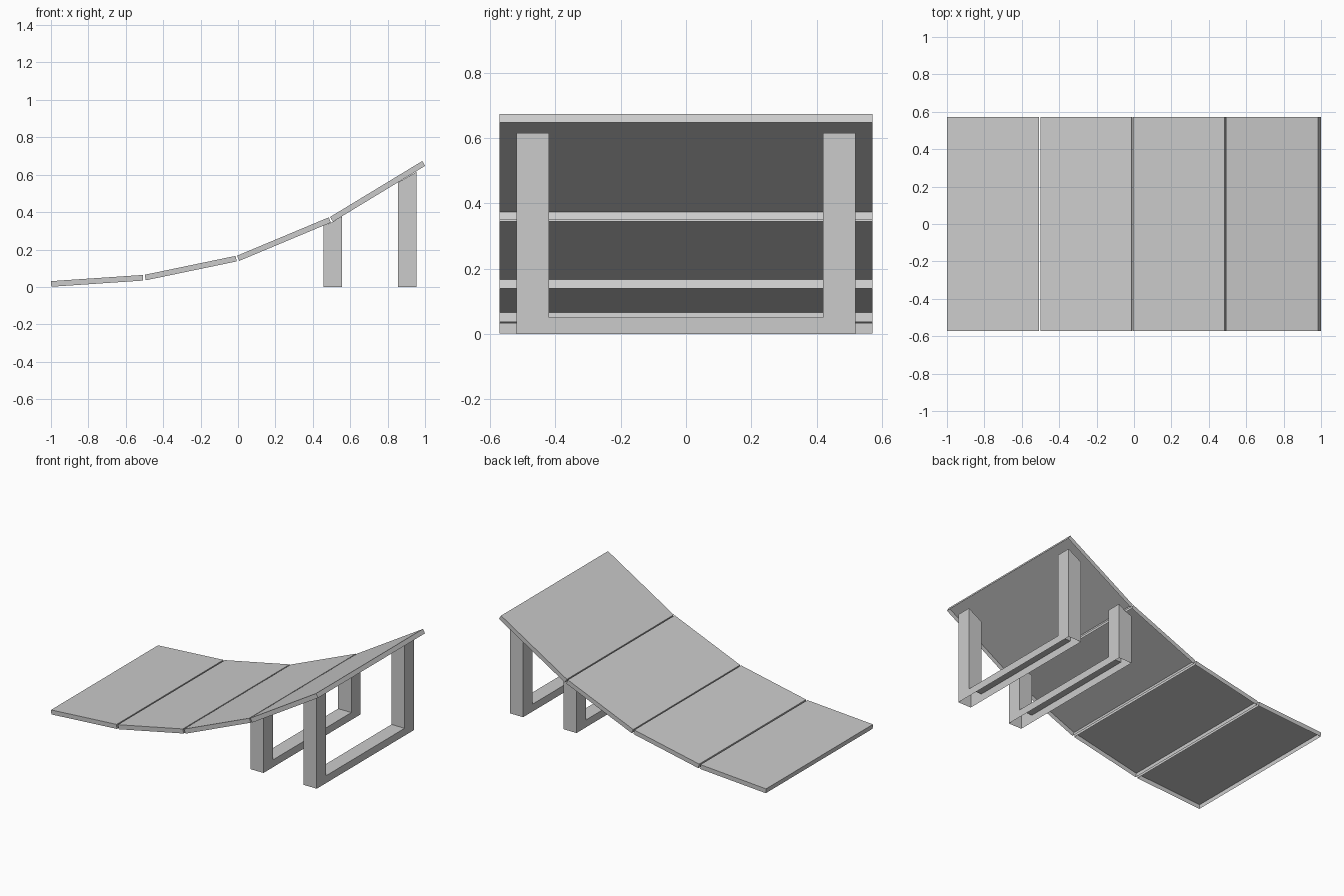
import bpy
import bmesh
from mathutils import Vector

if "Cube" in bpy.data.objects:
    bpy.data.objects.remove(bpy.data.objects["Cube"])

THICK = 0.03
HALF_W = 0.572


def add_object(name, verts, faces):
    mesh = bpy.data.meshes.new(name)
    mesh.from_pydata(verts, [], faces)
    bm = bmesh.new()
    bm.from_mesh(mesh)
    bmesh.ops.remove_doubles(bm, verts=bm.verts, dist=1e-5)
    bmesh.ops.recalc_face_normals(bm, faces=bm.faces)
    bm.to_mesh(mesh)
    bm.free()
    obj = bpy.data.objects.new(name, mesh)
    bpy.context.collection.objects.link(obj)
    return obj


def panel(name, start, end):
    """Tilted shell, open underneath; its top runs from start to end in XZ."""
    a, b = Vector(start), Vector(end)
    d = (b - a).normalized()
    down = Vector((d.y, -d.x)) * THICK
    prof = [a, b, b + down, a + down]
    verts = [(p.x, y, p.y) for y in (-HALF_W, HALF_W) for p in prof]
    faces = [(0, 1, 2, 3), (4, 5, 6, 7)]
    # top and both ends, no bottom
    faces += [(i, (i + 1) % 4, (i + 1) % 4 + 4, i + 4) for i in (0, 1, 3)]
    add_object(name, verts, faces)


def support(name, tops):
    """U-shaped hollow stand, open underneath; tops = (x, z) along the slope."""
    yo, yi, rail = 0.52, 0.42, 0.05
    x0, x1 = tops[0][0], tops[-1][0]
    verts, faces = [], []

    def face(pts):
        faces.append(tuple(range(len(verts), len(verts) + len(pts))))
        verts.extend(pts)

    # front and back U-shaped walls
    for x, z in (tops[0], tops[-1]):
        face([(x, -yo, 0), (x, yo, 0), (x, yo, z), (x, yi, z), (x, yi, rail),
              (x, -yi, rail), (x, -yi, z), (x, -yo, z)])
    # post sides following the slope of the panels
    for s in (-1, 1):
        for y, base in ((s * yo, 0), (s * yi, rail)):
            face([(x0, y, base)] + [(x, y, z) for x, z in tops] + [(x1, y, base)])
    # rail top
    face([(x0, -yi, rail), (x1, -yi, rail), (x1, yi, rail), (x0, yi, rail)])
    add_object(name, verts, faces)


# four ramp panels, each steeper than the last
panels = [
    ((-1.0, 0.031), (-0.509, 0.064)),
    ((-0.499, 0.065), (-0.013, 0.166)),
    ((-0.005, 0.167), (0.485, 0.372)),
    ((0.492, 0.374), (0.985, 0.673)),
]
for i, (a, b) in enumerate(panels):
    panel(f"ramp_panel_{i + 1}", a, b)

# two hollow stands under the raised end
support("middle_support", [(0.456, 0.328), (0.505, 0.346), (0.555, 0.377)])
support("end_support", [(0.856, 0.558), (0.954, 0.615)])
